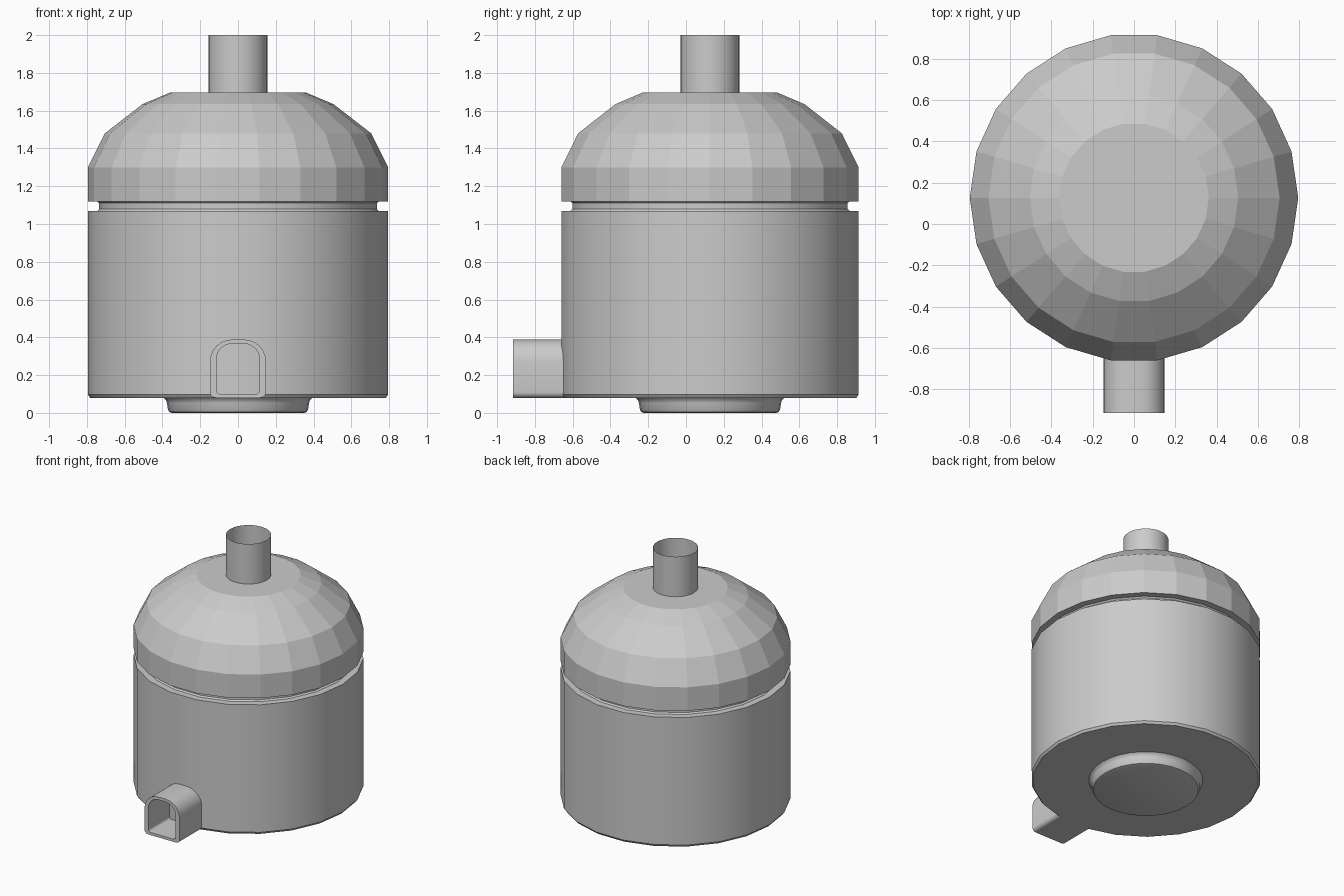
import bpy, bmesh
from math import cos, sin, pi, radians

if "Cube" in bpy.data.objects:
    bpy.data.objects.remove(bpy.data.objects["Cube"])

CY = 0.127      # y centre of the vessel
SIDES = 22


def finish(name, bm, smooth=None):
    bmesh.ops.recalc_face_normals(bm, faces=bm.faces)
    mesh = bpy.data.meshes.new(name)
    bm.to_mesh(mesh)
    bm.free()
    ob = bpy.data.objects.new(name, mesh)
    bpy.context.collection.objects.link(ob)
    if smooth:
        bpy.ops.object.select_all(action='DESELECT')
        bpy.context.view_layer.objects.active = ob
        ob.select_set(True)
        bpy.ops.object.shade_smooth_by_angle(angle=radians(smooth))
    return ob


def bridge(bm, a, b):
    n = len(a)
    for i in range(n):
        j = (i + 1) % n
        bm.faces.new((a[i], a[j], b[j], b[i]))


def lathe(name, profile, sides=SIDES, caps=(True, True), smooth=None):
    """Revolve (radius, z) points about the vessel axis."""
    bm = bmesh.new()
    rings = [[bm.verts.new((r * cos(2 * pi * i / sides), CY + r * sin(2 * pi * i / sides), z))
              for i in range(sides)] for r, z in profile]
    for a, b in zip(rings, rings[1:]):
        bridge(bm, a, b)
    if caps[0]:
        bm.faces.new(rings[0])
    if caps[1]:
        bm.faces.new(rings[-1])
    return finish(name, bm, smooth)


# Lower drum with chamfered base and recessed neck
lathe("drum", [(0.783, 0.08), (0.795, 0.097), (0.795, 1.07), (0.745, 1.07),
               (0.735, 1.08), (0.735, 1.11), (0.745, 1.12)], caps=(True, False), smooth=30)

# Faceted dome lid
lathe("dome_lid", [(0.745, 1.12), (0.795, 1.12), (0.795, 1.30), (0.705, 1.48),
                   (0.505, 1.635), (0.362, 1.695)], caps=(False, True))

# Foot with a flared fillet under the drum
lathe("foot", [(0.35, 0.0), (0.364, 0.005), (0.371, 0.017), (0.376, 0.052),
               (0.381, 0.068), (0.395, 0.08)], sides=32, caps=(True, False), smooth=40)

# Open chimney pipe
lathe("chimney", [(0.156, 1.69), (0.156, 2.0)], sides=32, caps=(False, False), smooth=30)


def arch(hw, z0, z1, r_low, r_top):
    """Rounded outline in (x, z)."""
    pts = []
    for cx, cz, r, start in ((hw - r_low, z0 + r_low, r_low, -90), (hw - r_top, z1 - r_top, r_top, 0),
                             (-hw + r_top, z1 - r_top, r_top, 90), (-hw + r_low, z0 + r_low, r_low, 180)):
        for k in range(7):
            t = radians(start + 15 * k)
            pts.append((cx + r * cos(t), cz + r * sin(t)))
    return pts


# Hollow rectangular outlet with arched top
bm = bmesh.new()
outer = arch(0.148, 0.08, 0.388, 0.03, 0.115)
inner = arch(0.115, 0.1, 0.367, 0.02, 0.085)
loops = [[bm.verts.new((x, y, z)) for x, z in pts]
         for pts, y in ((outer, -0.64), (outer, -0.916), (inner, -0.916), (inner, -0.64))]
for a, b in zip(loops, loops[1:]):
    bridge(bm, a, b)
finish("outlet", bm, 30)
